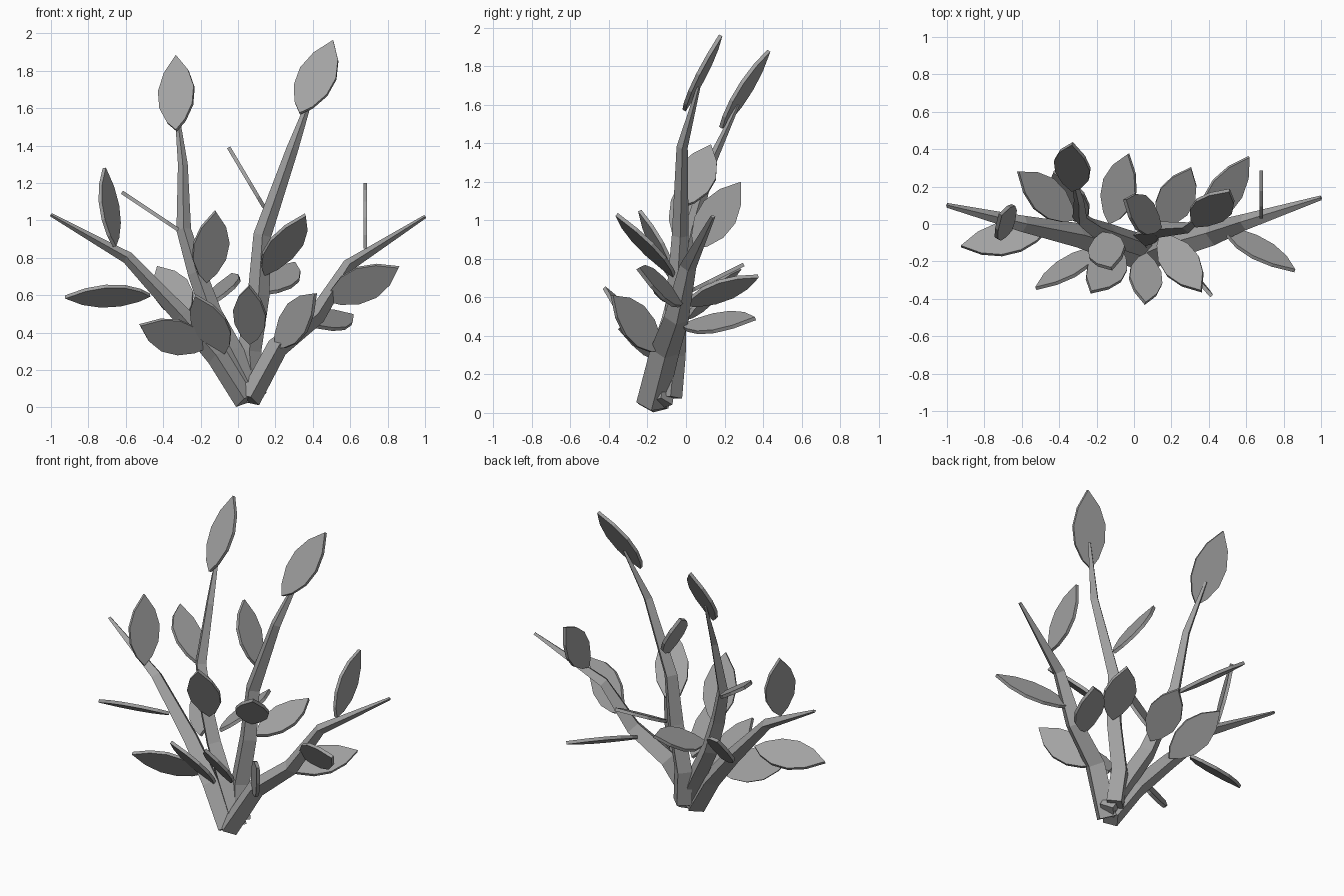
import bpy
import bmesh
from mathutils import Vector

cube = bpy.data.objects.get("Cube")
if cube:
    bpy.data.objects.remove(cube, do_unlink=True)

GREY = (0.36, 0.36, 0.36, 1.0)
grey = bpy.data.materials.new("plain_grey")
grey.use_nodes = True
grey.diffuse_color = GREY
grey.node_tree.nodes["Principled BSDF"].inputs["Base Color"].default_value = GREY


def finish(bm, name):
    """Turn a bmesh into a flat shaded object."""
    bmesh.ops.recalc_face_normals(bm, faces=bm.faces)
    mesh = bpy.data.meshes.new(name)
    bm.to_mesh(mesh)
    bm.free()
    mesh.materials.append(grey)
    obj = bpy.data.objects.new(name, mesh)
    bpy.context.collection.objects.link(obj)
    return obj


def stem(name, path, wide=0.06, deep=0.08):
    """Sweep a tapering four-sided section, ridge to the front, along a path."""
    pts = [Vector(p) for p in path]
    last = len(pts) - 1
    bm = bmesh.new()
    rings = []
    for i, p in enumerate(pts):
        along = (pts[min(i + 1, last)] - pts[max(i - 1, 0)]).normalized()
        side = along.cross(Vector((0, 1, 0))).normalized()
        front = side.cross(along) * deep
        side = side * wide
        r = 1 - 0.84 * (i / last) ** 2.2
        rings.append([bm.verts.new(p + d * r) for d in (side, front, -side, -front)])
    for a, b in zip(rings, rings[1:]):
        for k in range(4):
            n = (k + 1) % 4
            bm.faces.new((a[k], a[n], b[n], b[k]))
    bm.faces.new(rings[0])
    bm.faces.new(rings[-1])
    return finish(bm, name)


# Half outline of a leaf: share of the length, share of the half width
OUTLINE = [(0.12, 0.5), (0.32, 0.92), (0.55, 1.0), (0.78, 0.68)]


def leaf(name, base, tip, across, half=0.1, thick=0.02):
    """Flat pointed plate from base to tip, spread towards the across direction."""
    base, tip = Vector(base), Vector(tip)
    axis = tip - base
    unit = axis.normalized()
    wide = Vector(across)
    wide = (wide - unit * wide.dot(unit)).normalized()
    normal = unit.cross(wide)
    rim = [base]
    rim += [base + axis * t + wide * half * w for t, w in OUTLINE]
    rim.append(tip)
    rim += [base + axis * t - wide * half * w for t, w in reversed(OUTLINE)]
    bm = bmesh.new()
    face = bm.faces.new([bm.verts.new(p - normal * thick / 2) for p in rim])
    made = bmesh.ops.extrude_face_region(bm, geom=[face])["geom"]
    moved = [v for v in made if isinstance(v, bmesh.types.BMVert)]
    bmesh.ops.translate(bm, vec=normal * thick, verts=moved)
    return finish(bm, name)


# Four branching stems
stem("outer_right_stem", [(0.04, -0.17, 0.035), (-0.11, -0.12, 0.27), (-0.3, -0.06, 0.49),
                          (-0.59, 0.0, 0.8), (-1.0, 0.1, 1.03)])
stem("inner_right_stem", [(0.1, -0.13, 0.05), (-0.03, -0.09, 0.3), (-0.14, -0.05, 0.5),
                          (-0.22, -0.02, 0.72), (-0.29, 0.03, 0.95), (-0.295, 0.13, 1.3),
                          (-0.33, 0.27, 1.6)], 0.06, 0.06)
stem("inner_left_stem", [(0.08, -0.08, 0.08), (0.06, -0.06, 0.3), (0.11, -0.05, 0.6),
                         (0.13, -0.03, 0.92), (0.29, -0.02, 1.38), (0.4, 0.065, 1.69)],
     0.066, 0.06)
stem("outer_left_stem", [(0.06, -0.18, 0.04), (0.21, -0.11, 0.32), (0.42, -0.05, 0.49),
                         (0.59, 0.01, 0.76), (1.0, 0.14, 1.02)])

# Leaves at the stem tips
X, Y = (1, 0, 0), (0, 1, 0)
leaf("right_top_leaf", (-0.33, 0.18, 1.48), (-0.33, 0.43, 1.88), (0.95, -0.25, 0.16))
leaf("left_top_leaf", (0.33, -0.01, 1.57), (0.51, 0.18, 1.96), (0.95, -0.12, 0.08), 0.105)

# Upper side leaves
leaf("left_upper_leaf", (0.14, -0.02, 1.07), (-0.05, 0.13, 1.39), Y)
leaf("right_upper_leaf", (-0.32, 0.02, 0.95), (-0.62, 0.28, 1.15), Y)
leaf("outer_left_upright_leaf", (0.68, 0.04, 0.85), (0.68, 0.285, 1.2), Y)
leaf("outer_right_upright_leaf", (-0.66, -0.03, 0.86), (-0.715, 0.05, 1.28), (0.45, 0.9, 0))

# Leaves spreading forwards
leaf("right_middle_leaf", (-0.17, -0.05, 0.67), (-0.12, -0.24, 1.05), (0.95, 0.25, 0.13))
leaf("left_middle_leaf", (0.14, -0.06, 0.71), (0.36, -0.36, 1.03), (0.95, 0.25, 0.13))
leaf("outer_right_flat_leaf", (-0.47, -0.04, 0.6), (-0.925, -0.12, 0.59), (0, -0.85, 0.52))
leaf("outer_left_flat_leaf", (0.48, -0.02, 0.57), (0.86, -0.25, 0.75), (0.53, 0.3, -0.75))
leaf("right_low_leaf", (-0.17, -0.12, 0.32), (-0.525, -0.345, 0.44), (0.45, -0.32, 0.8))
leaf("right_front_leaf", (-0.07, -0.14, 0.29), (-0.23, -0.365, 0.6), (0.79, -0.35, 0.15))
leaf("centre_front_leaf", (0.065, -0.16, 0.34), (0.06, -0.425, 0.65), (0.95, -0.2, -0.15), 0.09)
leaf("left_front_leaf", (0.2, -0.13, 0.32), (0.415, -0.385, 0.61), (-0.35, 0.35, 0.86))

# Leaves spreading backwards
leaf("outer_left_back_leaf", (0.36, -0.02, 0.45), (0.615, 0.36, 0.49), (0.75, -0.45, -0.5))
leaf("right_back_leaf", (-0.27, 0.0, 0.49), (-0.43, 0.28, 0.75), (0.74, 0.25, 0.6))
leaf("centre_back_leaf", (-0.13, 0.0, 0.56), (-0.03, 0.375, 0.71), (0.85, -0.35, 0.4))
leaf("left_back_leaf", (0.15, -0.02, 0.61), (0.305, 0.3, 0.77), X)
